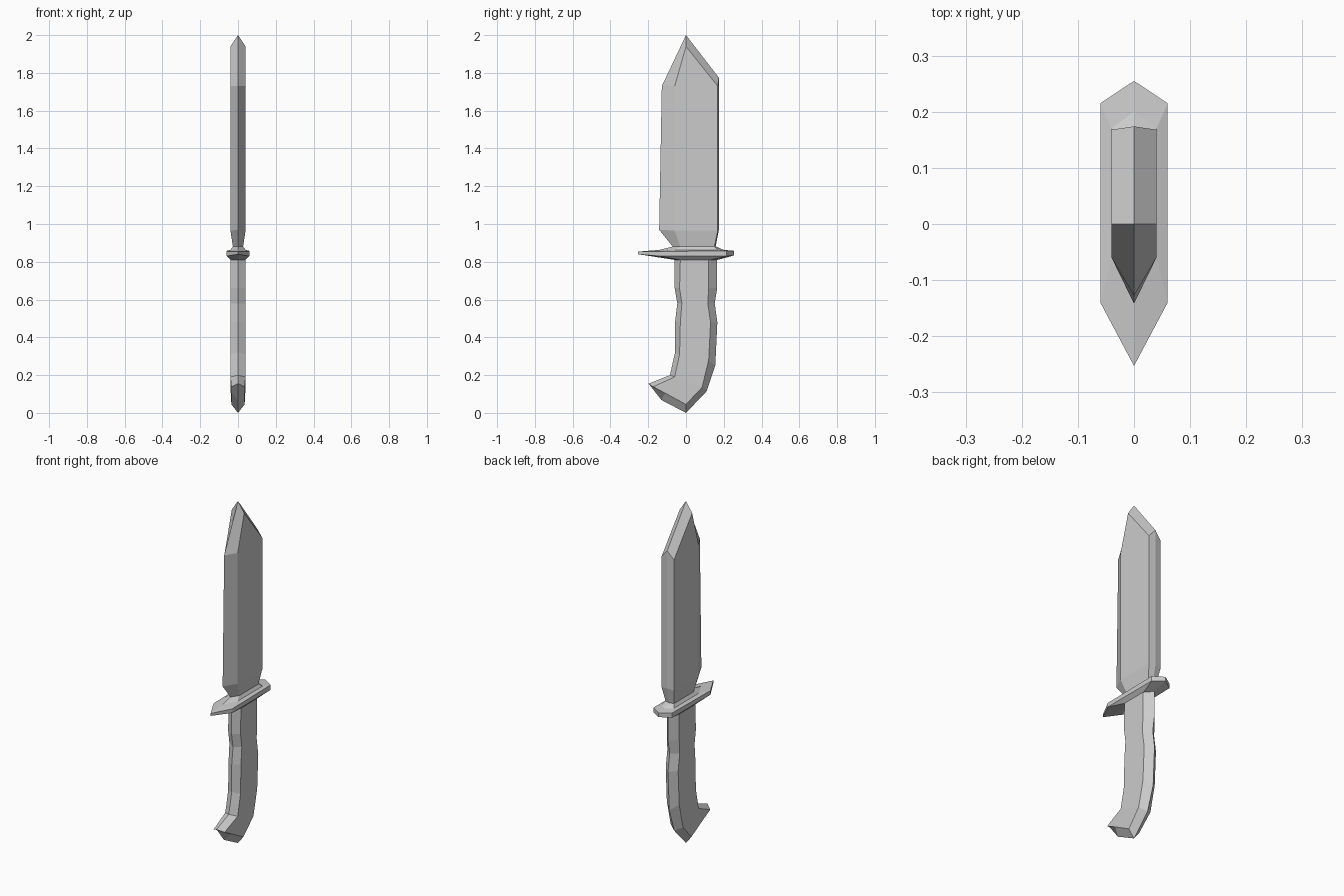
import bpy, bmesh

if "Cube" in bpy.data.objects:
    bpy.data.objects.remove(bpy.data.objects["Cube"])


def finish(bm, name):
    bmesh.ops.recalc_face_normals(bm, faces=bm.faces)
    mesh = bpy.data.meshes.new(name)
    bm.to_mesh(mesh)
    bm.free()
    obj = bpy.data.objects.new(name, mesh)
    bpy.context.collection.objects.link(obj)
    return obj


def ridged_solid(name, ridge, side, panels):
    """Ridge outline (y, z) on x=0, bevelled to side outlines (y, z, half width)."""
    bm = bmesh.new()
    mid = [bm.verts.new((0, y, z)) for y, z in ridge]
    n = len(mid)
    for s in (1, -1):
        ring = [bm.verts.new((s * x, y, z)) for y, z, x in side]
        for i in range(n):
            j = (i + 1) % n
            bm.faces.new((mid[i], mid[j], ring[j], ring[i]))
        for p in panels:
            bm.faces.new([ring[i] for i in p])
    return finish(bm, name)


def layered_hexagon(name, layers):
    """Stack of hexagons: z, half width, back tip, back shoulder, front shoulder, front tip."""
    bm = bmesh.new()
    rings = []
    for w, pts in layers:
        (bt, zbt), (bs, zbs), (fs, zfs), (ft, zft) = pts
        co = [(0, bt, zbt), (w, bs, zbs), (w, fs, zfs),
              (0, ft, zft), (-w, fs, zfs), (-w, bs, zbs)]
        rings.append([bm.verts.new(c) for c in co])
    for a, b in zip(rings, rings[1:]):
        for i in range(6):
            j = (i + 1) % 6
            bm.faces.new((a[i], a[j], b[j], b[i]))
    bm.faces.new(rings[0])
    bm.faces.new(rings[-1])
    return finish(bm, name)


# Blade: shallow spine ridge, long cutting bevel, narrowed root
ridged_solid(
    "blade",
    [(.157, .88), (.174, .97), (.174, 1.775), (0, 2), (-.128, 1.73), (-.142, .97), (-.07, .88)],
    [(.15, .88, .027), (.168, .965, .04), (.168, 1.73, .04), (0, 1.94, .04),
     (-.06, 1.73, .04), (-.06, .965, .04), (-.03, .88, .027)],
    [(1, 2, 3, 4, 5), (0, 1, 5, 6)])

# Guard: plate with tapered collar above and below
def level(z, *ys):
    return [(y, z) for y in ys]

layered_hexagon("guard", [
    (.04, level(.81, .168, .13, -.03, -.06)),
    (.06, [(.255, .834), (.215, .83), (-.14, .83), (-.253, .84)]),
    (.06, [(.255, .858), (.215, .858), (-.14, .854), (-.253, .854)]),
    (.04, level(.863, .2, .17, -.06, -.14)),
    (.028, level(.88, .16, .15, -.03, -.072)),
])

# Handle: finger-waisted grip with a forward hooked pommel
front = [(-.06, .81, -.03, .81), (-.06, .66, -.034, .66), (-.046, .58, -.022, .58),
         (-.058, .48, -.03, .48), (-.058, .32, -.034, .31), (-.085, .2, -.06, .19)]
hook = [(-.198, .155, -.175, .138), (-.13, .068, -.11, .105), (0, 0, 0, .045)]
back = [(.11, .115, .085, .135), (.155, .25, .12, .28), (.166, .48, .13, .48),
        (.152, .58, .115, .58), (.165, .66, .12, .66), (.165, .81, .12, .81)]
outline = front + hook + back
ridged_solid(
    "handle",
    [(a, b) for a, b, c, d in outline],
    [(c, d, .035 if 5 < i < 9 else .04) for i, (a, b, c, d) in enumerate(outline)],
    [(i, i + 1, 13 - i, 14 - i) for i in range(5)] + [(5, 6, 7, 8, 9)])
